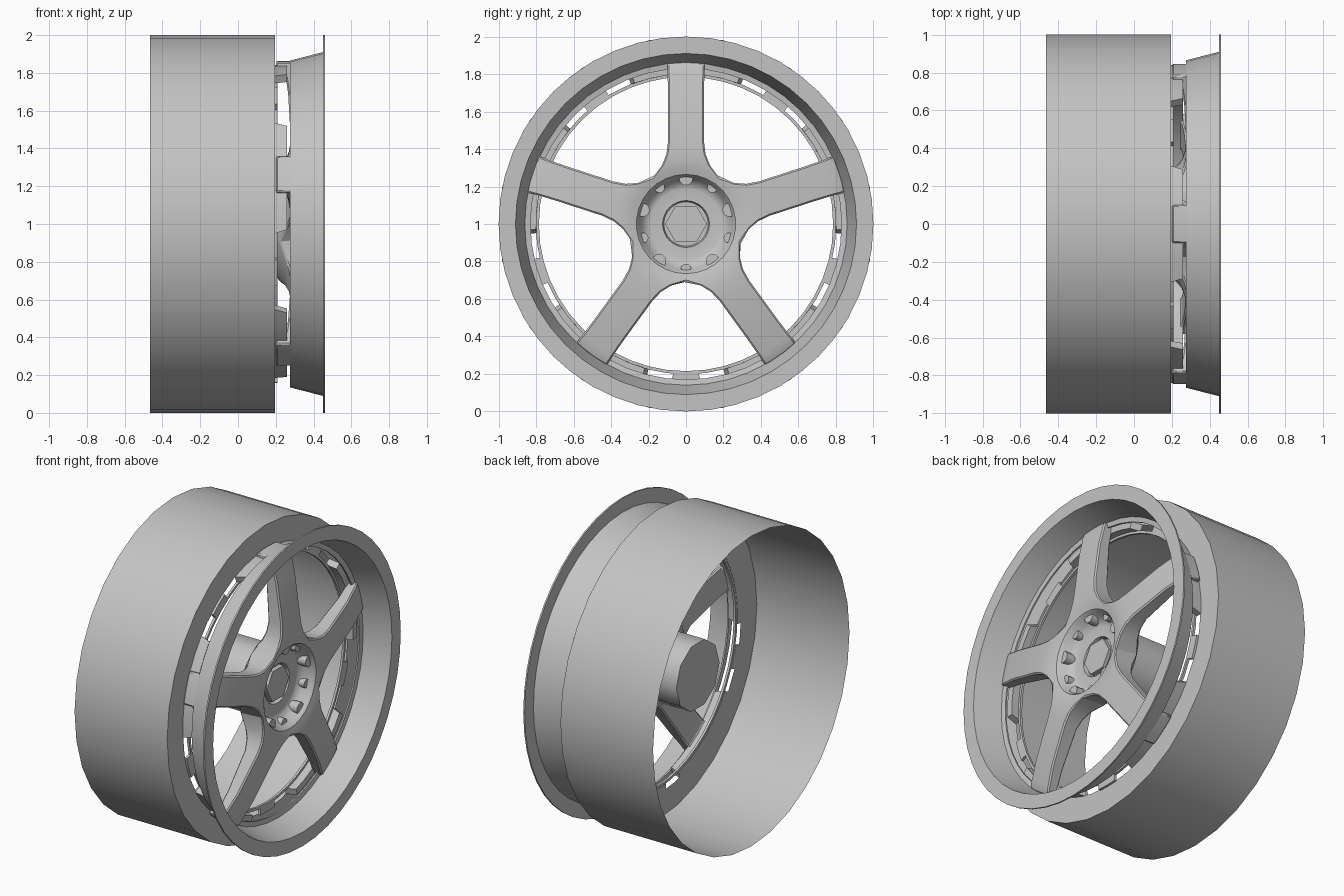
import bpy, bmesh, math
from math import sin, cos, tau, radians

cube = bpy.data.objects.get("Cube")
if cube:
    bpy.data.objects.remove(cube)

grey = bpy.data.materials.new("light_grey")
grey.use_nodes = True
COLOR = (0.55, 0.55, 0.55, 1)
grey.diffuse_color = COLOR
grey.node_tree.nodes["Principled BSDF"].inputs["Base Color"].default_value = COLOR


def polar(x, r, a):
    """Point on the wheel axis frame: x along the axle, angle from +y towards +z."""
    return (x, r * cos(a), 1 + r * sin(a))


def finish(name, bm, closed=True):
    bmesh.ops.remove_doubles(bm, verts=bm.verts, dist=1e-5)
    if closed:
        bmesh.ops.recalc_face_normals(bm, faces=bm.faces)
    mesh = bpy.data.meshes.new(name)
    bm.to_mesh(mesh)
    bm.free()
    mesh.materials.append(grey)
    ob = bpy.data.objects.new(name, mesh)
    bpy.context.collection.objects.link(ob)
    bpy.ops.object.select_all(action='DESELECT')
    ob.select_set(True)
    bpy.context.view_layer.objects.active = ob
    bpy.ops.object.shade_smooth_by_angle(angle=radians(37))
    return ob


def revolve(name, profile, segs=32, loop=False, closed=True):
    """Spin (x, radius) pairs around the axle."""
    bm = bmesh.new()
    rings = [[bm.verts.new(polar(x, r, tau * k / segs)) for k in range(segs)] for x, r in profile]
    pairs = list(zip(rings, rings[1:]))
    if loop:
        pairs.append((rings[-1], rings[0]))
    for a, b in pairs:
        for k in range(segs):
            n = (k + 1) % segs
            bm.faces.new((a[k], b[k], b[n], a[n]))
    return finish(name, bm, closed)


def arc_block(bm, mid, half, r0, r1, x0, x1, taper=0.0):
    """Curved block; the outer end narrows by taper."""
    steps = 6
    rows = []
    for k in range(steps + 1):
        f = 2 * k / steps - 1
        lo, hi = mid + f * half, mid + f * (half - taper)
        rows.append([bm.verts.new(polar(*p)) for p in
                     ((x0, r0, lo), (x0, r1, lo), (x1, r1, hi), (x1, r0, hi))])
    for a, b in zip(rows, rows[1:]):
        for i in range(4):
            j = (i + 1) % 4
            bm.faces.new((a[i], a[j], b[j], b[i]))
    bm.faces.new(rows[0])
    bm.faces.new(rows[-1])


def prism(bm, x0, x1, r, sides, at_r=0.0, at_a=0.0):
    cy, cz = at_r * cos(at_a), at_r * sin(at_a)
    ends = []
    for x in (x0, x1):
        ends.append([bm.verts.new((x, cy + r * cos(tau * k / sides), 1 + cz + r * sin(tau * k / sides)))
                     for k in range(sides)])
        bm.faces.new(ends[-1])
    for k in range(sides):
        n = (k + 1) % sides
        bm.faces.new((ends[0][k], ends[0][n], ends[1][n], ends[1][k]))


SPOKES = [radians(90 + 72 * i) for i in range(5)]
HALF = radians(36)

# Open barrel with its front shoulder
revolve("barrel", [(-0.465, 1), (0.195, 1), (0.195, 0.84)], closed=False)

# Outer lip with tapered wall and flat flange
revolve("outer_lip", [(0.275, 0.83), (0.275, 0.865), (0.45, 0.91), (0.45, 1), (0.46, 1),
                      (0.46, 0.91), (0.29, 0.86), (0.285, 0.83)], segs=48, loop=True)

# Thin inner ring behind the spokes
revolve("inner_ring", [(0.195, 0.785), (0.195, 0.802), (0.21, 0.802), (0.21, 0.785)],
        segs=48, loop=True)

# Tabs that tie the ring to the barrel, leaving slots between them
bm = bmesh.new()
for a in SPOKES:
    arc_block(bm, a, radians(21.5), 0.80, 0.842, 0.193, 0.26, radians(1.5))
    arc_block(bm, a + HALF, radians(5), 0.80, 0.842, 0.193, 0.21)
finish("ring_tabs", bm)

# Spoke rows: radius, half width, front x, back x
ROWS = [(0.265, 0.1557, 0.37, 0.20), (0.304, 0.1787, 0.38, 0.22), (0.336, 0.13, 0.385, 0.25),
        (0.385, 0.105, 0.385, 0.27), (0.45, 0.096, 0.38, 0.28), (0.70, 0.096, 0.345, 0.265),
        (0.80, 0.098, 0.32, 0.25), (0.83, 0.1, 0.315, 0.2), (0.864, 0.1, 0.30, 0.2)]
COLS = 6
bm = bmesh.new()
for a in SPOKES:
    front, back = [], []
    for r, w, xf, xb in ROWS:
        ang = min(math.asin(w / r), HALF)
        fan = [a + ang * (2 * c / COLS - 1) for c in range(COLS + 1)]
        front.append([bm.verts.new(polar(xf, r, t)) for t in fan])
        back.append([bm.verts.new(polar(xb, r, t)) for t in fan])
    for i in range(len(ROWS) - 1):
        for grid in (front, back):
            for c in range(COLS):
                bm.faces.new((grid[i][c], grid[i][c + 1], grid[i + 1][c + 1], grid[i + 1][c]))
        if i:
            for c in (0, COLS):
                bm.faces.new((front[i][c], front[i + 1][c], back[i + 1][c], back[i][c]))
    for c in range(COLS):
        bm.faces.new((front[-1][c], front[-1][c + 1], back[-1][c + 1], back[-1][c]))
# Web between neighbouring spokes at the hub
for a in SPOKES:
    t = a + HALF
    bm.faces.new([bm.verts.new(polar(x, r, t)) for x, r in
                  ((0.37, 0.265), (0.38, 0.304), (0.22, 0.304), (0.20, 0.265))])
spokes = finish("spokes", bm)
bevel = spokes.modifiers.new("edge_bevel", 'BEVEL')
bevel.width = 0.008
bevel.segments = 1
bevel.limit_method = 'ANGLE'
bevel.angle_limit = radians(50)

# Hub bowl and the recess for the centre nut
revolve("hub_bowl", [(0.20, 0.0), (0.20, 0.268), (0.37, 0.268), (0.355, 0.255), (0.31, 0.238),
                     (0.285, 0.21), (0.28, 0.19), (0.28, 0.125), (0.255, 0.118), (0.255, 0.0)])

# Hub shaft to the rear
bm = bmesh.new()
prism(bm, -0.085, 0.21, 0.22, 10)
finish("hub_shaft", bm)

# Hexagonal centre nut
bm = bmesh.new()
prism(bm, 0.25, 0.285, 0.112, 6)
finish("centre_nut", bm)

# Lug nuts on the spokes, small studs between them
bm = bmesh.new()
for a in SPOKES:
    prism(bm, 0.27, 0.345, 0.037, 12, 0.243, a)
    prism(bm, 0.27, 0.33, 0.028, 12, 0.24, a + HALF)
finish("lug_nuts", bm)
